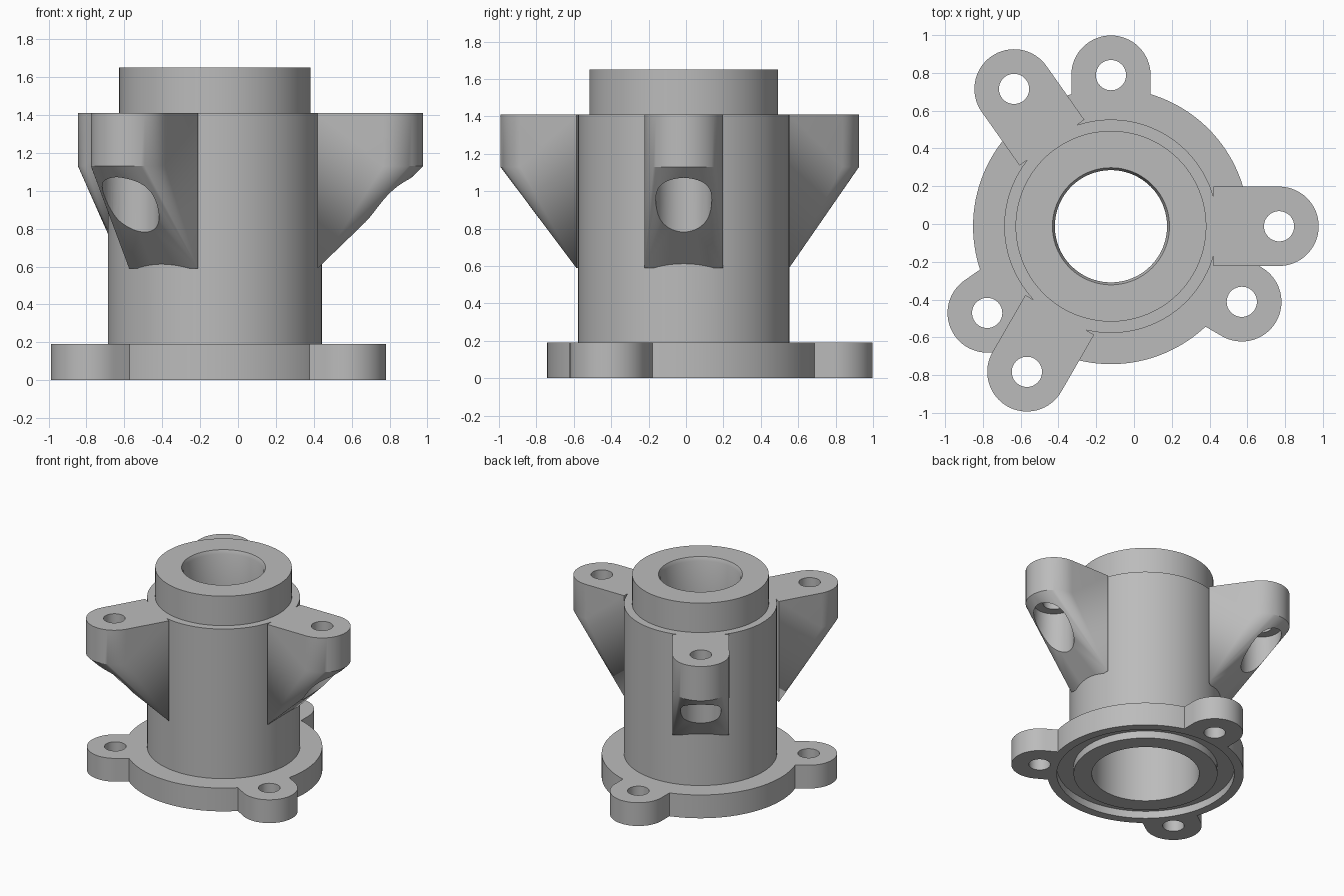
import bpy, bmesh, math
from mathutils import Matrix

if "Cube" in bpy.data.objects:
    bpy.data.objects.remove(bpy.data.objects["Cube"])

CENTRE = Matrix.Translation((-0.122, -0.012, 0))
SEG = 128
grey = bpy.data.materials.new("cast_grey")
grey.diffuse_color = (0.5, 0.5, 0.5, 1)
grey.use_nodes = True
grey.node_tree.nodes["Principled BSDF"].inputs["Base Color"].default_value = grey.diffuse_color


def make(name, bm, angle=0):
    """Turn a bmesh into an object, spun about the bearing axis."""
    bmesh.ops.recalc_face_normals(bm, faces=bm.faces[:])
    bm.transform(CENTRE @ Matrix.Rotation(math.radians(angle), 4, 'Z'))
    me = bpy.data.meshes.new(name)
    bm.to_mesh(me)
    bm.free()
    me.materials.append(grey)
    ob = bpy.data.objects.new(name, me)
    bpy.context.collection.objects.link(ob)
    return ob


def lathe(name, profile):
    """Revolve a closed (radius, z) profile."""
    bm = bmesh.new()
    rings = []
    for i in range(SEG):
        a = math.tau * i / SEG
        rings.append([bm.verts.new((r * math.cos(a), r * math.sin(a), z)) for r, z in profile])
    n = len(profile)
    for i in range(SEG):
        p, q = rings[i], rings[(i + 1) % SEG]
        for j in range(n):
            k = (j + 1) % n
            bm.faces.new((p[j], q[j], q[k], p[k]))
    return make(name, bm)


def tab_outline(start, reach, radius, n=32):
    """Straight-sided tab with a round end, pointing along +x."""
    arc = [-math.pi / 2 + math.pi * i / n for i in range(n + 1)]
    return [(start, -radius)] + [(reach + radius * math.cos(a), radius * math.sin(a)) for a in arc] \
        + [(start, radius)]


def prism(name, outline, z0, z1, angle):
    bm = bmesh.new()
    face = bm.faces.new([bm.verts.new((x, y, z0)) for x, y in outline])
    ext = bmesh.ops.extrude_face_region(bm, geom=[face])
    bmesh.ops.translate(bm, vec=(0, 0, z1 - z0),
                        verts=[v for v in ext["geom"] if isinstance(v, bmesh.types.BMVert)])
    return make(name, bm, angle)


def arm(name, angle):
    """Round-ended arm whose underside tapers back to the barrel."""
    outline = tab_outline(0.542, 0.89, 0.21)
    bm = bmesh.new()
    for z in (1.13, 1.41):
        for x, y in outline:
            bm.verts.new((x, y, z))
    for y in (-0.21, 0.21):
        bm.verts.new((0.542, y, 0.59))
    hull = bmesh.ops.convex_hull(bm, input=bm.verts[:])
    loose = {g for g in hull["geom_interior"] + hull["geom_unused"] if isinstance(g, bmesh.types.BMVert)}
    bmesh.ops.delete(bm, geom=list(loose), context='VERTS')
    bmesh.ops.dissolve_limit(bm, angle_limit=0.002, verts=bm.verts[:], edges=bm.edges[:])
    return make(name, bm, angle)


def hole(name, reach, radius, z0, z1, angle):
    pts = [(reach + radius * math.cos(math.tau * i / 48), radius * math.sin(math.tau * i / 48))
           for i in range(48)]
    return prism(name, pts, z0, z1, angle)


def combine(target, tool, operation):
    mod = target.modifiers.new(operation.lower(), 'BOOLEAN')
    mod.operation, mod.solver, mod.object = operation, 'EXACT', tool
    bpy.context.view_layer.objects.active = target
    bpy.ops.object.modifier_apply(modifier=mod.name)
    bpy.data.objects.remove(tool)


# Barrel with collar, flange, underside groove and stepped bore
housing = lathe("bearing_housing", [
    (0.40, 0), (0.535, 0), (0.535, 0.06), (0.66, 0.06), (0.66, 0), (0.73, 0),
    (0.73, 0.19), (0.565, 0.19), (0.565, 1.41), (0.505, 1.41), (0.505, 1.65),
    (0.31, 1.65), (0.297, 1.62), (0.297, 1.25), (0.40, 1.25)])

# Three flange lugs with bolt holes
for a in (90, 215, 330):
    combine(housing, prism("flange_lug", tab_outline(0.67, 0.8, 0.21), 0, 0.19, a), 'UNION')
    combine(housing, hole("lug_hole", 0.8, 0.08, -0.1, 0.3, a), 'DIFFERENCE')

# Three upper arms with bolt holes and wide clearance bores below
for a in (0, 125.2, 240):
    combine(housing, arm("mount_arm", a), 'UNION')
    combine(housing, hole("arm_hole", 0.89, 0.08, 1.0, 1.5, a), 'DIFFERENCE')
    combine(housing, hole("clearance_bore", 0.89, 0.15, 0.5, 1.13, a), 'DIFFERENCE')

bpy.ops.object.select_all(action='DESELECT')
housing.select_set(True)
bpy.context.view_layer.objects.active = housing
bpy.ops.object.shade_smooth_by_angle(angle=math.radians(25))
